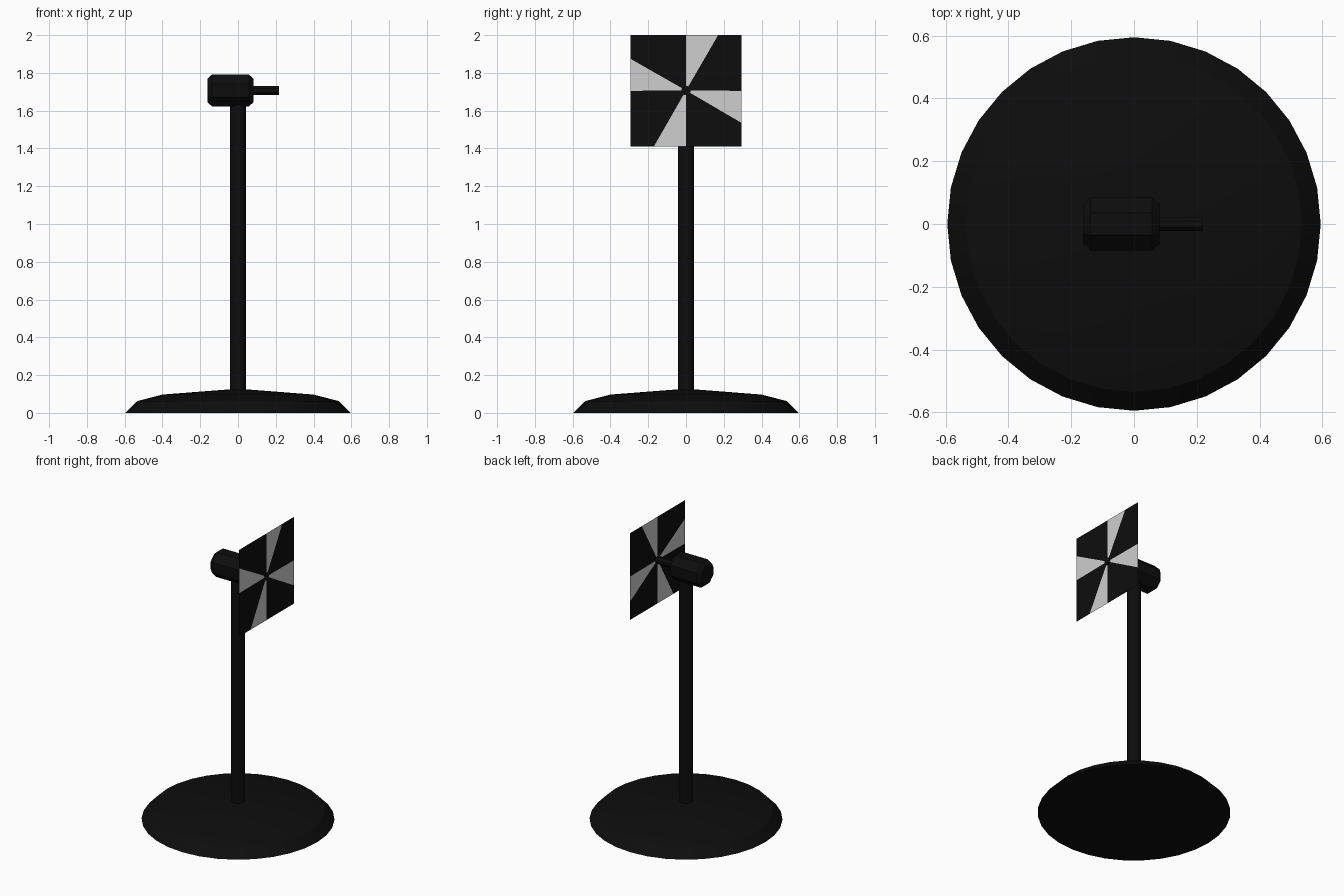
import bpy, bmesh, math
from mathutils import Matrix

if "Cube" in bpy.data.objects:
    bpy.data.objects.remove(bpy.data.objects["Cube"])


def material(name, v):
    m = bpy.data.materials.new(name)
    m.diffuse_color = (v, v, v, 1)
    m.use_nodes = True
    m.node_tree.nodes["Principled BSDF"].inputs["Base Color"].default_value = m.diffuse_color
    return m


BLACK = material("black", 0.004)
GREY = material("light grey", 0.62)
HUB_Z = 1.707


def finish(bm, name, mats, smooth=None):
    me = bpy.data.meshes.new(name)
    bm.to_mesh(me)
    bm.free()
    for m in mats:
        me.materials.append(m)
    ob = bpy.data.objects.new(name, me)
    bpy.context.collection.objects.link(ob)
    if smooth:
        bpy.context.view_layer.objects.active = ob
        ob.select_set(True)
        bpy.ops.object.shade_smooth_by_angle(angle=math.radians(smooth))
        ob.select_set(False)
    return ob


def lathe(name, profile, sides, matrix=Matrix(), offset=0.0, smooth=None):
    """Stack rings of (radius, height) along local z, capped at both ends."""
    bm = bmesh.new()
    rings = [[bm.verts.new((r * math.cos(offset + math.tau * i / sides),
                            r * math.sin(offset + math.tau * i / sides), z))
              for i in range(sides)] for r, z in profile]
    for a, b in zip(rings, rings[1:]):
        for i in range(sides):
            j = (i + 1) % sides
            bm.faces.new((a[i], a[j], b[j], b[i]))
    bm.faces.new(rings[0][::-1])
    bm.faces.new(rings[-1])
    bm.transform(matrix)
    return finish(bm, name, [BLACK], smooth)


# Domed base and pole
lathe("base", [(0.595, 0), (0.535, 0.062), (0.4, 0.097), (0.04, 0.125)], 32, smooth=30)
lathe("pole", [(0.043, 0.1), (0.043, 1.66)], 16, smooth=40)

# Motor housing and shaft, lying along x
along_x = Matrix.Translation((0, 0, HUB_Z)) @ Matrix.Rotation(math.pi / 2, 4, 'Y')
c = math.cos(math.pi / 8)
lathe("motor_housing", [(0.062 / c, -0.162), (0.084 / c, -0.138),
                        (0.084 / c, 0.058), (0.062 / c, 0.082)],
      8, along_x, math.pi / 8)
lathe("shaft", [(0.025, 0.07), (0.025, 0.218)], 8, along_x, math.pi / 8)

# Thin square fan card: grey blades fill the last 30 degrees of each quarter
H, X = 0.295, 0.214
bm = bmesh.new()
centre = bm.verts.new((X, 0, HUB_Z))
rim = []
for deg in [q * 90 + a for q in range(4) for a in (0, 45, 60)]:
    y, z = math.cos(math.radians(deg)), math.sin(math.radians(deg))
    s = H / max(abs(y), abs(z))
    rim.append(bm.verts.new((X, y * s, HUB_Z - 0.002 + z * s)))
for i, v in enumerate(rim):
    f = bm.faces.new((centre, v, rim[(i + 1) % len(rim)]))
    f.material_index = 1 if i % 3 == 2 else 0
finish(bm, "fan_card", [BLACK, GREY])
